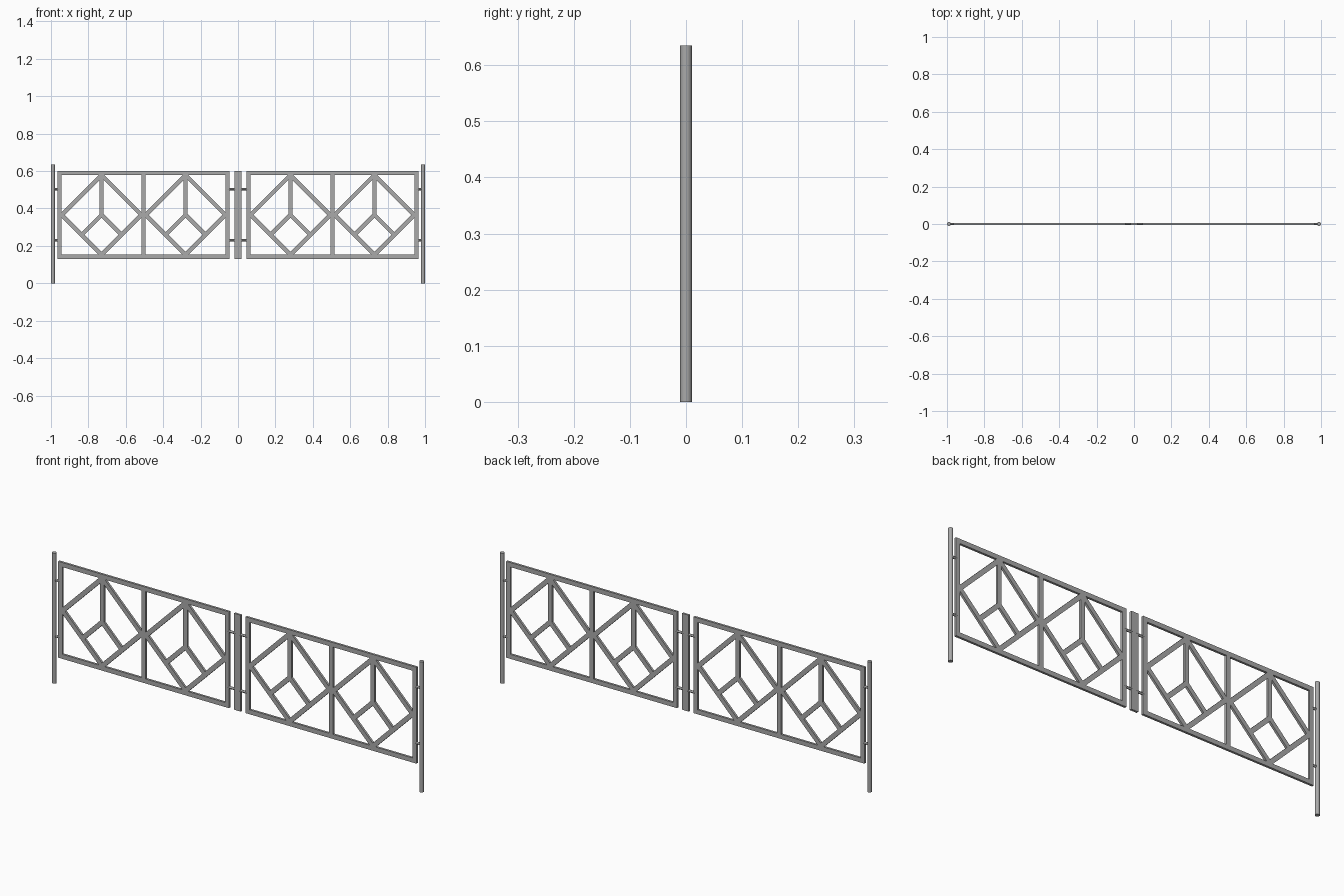
import bpy
import math
from mathutils import Vector

cube = bpy.data.objects.get("Cube")
if cube:
    bpy.data.objects.remove(cube, do_unlink=True)

steel = bpy.data.materials.new("grey steel")
steel.use_nodes = True
GREY = (0.4, 0.4, 0.4, 1)
steel.diffuse_color = GREY
steel.node_tree.nodes["Principled BSDF"].inputs["Base Color"].default_value = GREY

BAR = 0.022      # face width of the flat bars
DEPTH = 0.011    # thickness of the flat bars
LOW, HIGH = 0.131, 0.6
MID = (LOW + HIGH) / 2
INNER, OUTER = 0.045, 0.965
CENTRE = (INNER + OUTER) / 2


def bar(name, start, end, width=BAR):
    """Flat bar in the xz plane between two (x, z) points."""
    a, b = Vector((start[0], 0, start[1])), Vector((end[0], 0, end[1]))
    run = b - a
    bpy.ops.mesh.primitive_cube_add(size=1, location=(a + b) / 2)
    ob = bpy.context.object
    ob.name = name
    ob.scale = (run.length, DEPTH, width)
    ob.rotation_euler = (0, -math.atan2(run.z, run.x), 0)
    ob.data.materials.append(steel)


def rod(name, start, end, radius, sides):
    """Round rod between two (x, z) points."""
    a, b = Vector((start[0], 0, start[1])), Vector((end[0], 0, end[1]))
    bpy.ops.mesh.primitive_cylinder_add(vertices=sides, radius=radius,
                                        depth=(b - a).length, location=(a + b) / 2)
    ob = bpy.context.object
    ob.name = name
    ob.rotation_euler = (b - a).to_track_quat('Z', 'Y').to_euler()
    bpy.ops.object.shade_smooth_by_angle()
    ob.data.materials.append(steel)


def diamond(name, x, half):
    """Square ring standing on one corner, with mitred corners."""
    reach = BAR / math.sqrt(2)
    corners = [(1, 0), (0, 1), (-1, 0), (0, -1)]
    verts = [(x + cx * r, y, MID + cz * r)
             for y in (-DEPTH / 2, DEPTH / 2)
             for r in (half + reach, half - reach)
             for cx, cz in corners]
    faces = []
    for i in range(4):
        j = (i + 1) % 4
        faces += [(i, j, j + 4, i + 4), (i + 8, i + 12, j + 12, j + 8),
                  (i, i + 8, j + 8, j), (i + 4, j + 4, j + 12, i + 12)]
    mesh = bpy.data.meshes.new(name)
    mesh.from_pydata(verts, [], faces)
    mesh.materials.append(steel)
    ob = bpy.data.objects.new(name, mesh)
    bpy.context.collection.objects.link(ob)


# Centre upright shared by both panels
bar("centre_upright", (0, LOW), (0, HIGH), 0.037)

for side, s in (("left", 1), ("right", -1)):
    # Round end post and its spacer rods
    rod(side + "_post", (s * 0.9895, 0), (s * 0.9895, 0.635), 0.0105, 24)
    for level, z in (("lower", 0.23), ("upper", 0.503)):
        rod(f"{side}_{level}_post_spacer", (s * 0.955, z), (s * 0.985, z), 0.006, 12)
        rod(f"{side}_{level}_centre_spacer", (s * 0.01, z), (s * 0.055, z), 0.006, 12)

    # Rectangular panel frame with a middle upright
    h = BAR / 2
    for level, z in (("bottom", LOW + h), ("top", HIGH - h)):
        bar(f"{side}_{level}_rail", (s * INNER, z), (s * OUTER, z))
    for place, x in (("inner", INNER + h), ("middle", CENTRE), ("outer", OUTER - h)):
        bar(f"{side}_{place}_upright", (s * x, LOW + BAR), (s * x, HIGH - BAR))

    # Two diamonds, each with three inner struts
    half = 0.213
    for place, offset in (("inner", -0.2245), ("outer", 0.2245)):
        x = s * (CENTRE + offset)
        tag = f"{side}_{place}"
        diamond(tag + "_diamond", x, half)
        bar(tag + "_vertical_strut", (x, MID), (x, MID + half))
        for way, d in (("a", -1), ("b", 1)):
            bar(f"{tag}_slanted_strut_{way}", (x - d * h / 2 ** 0.5, MID + h / 2 ** 0.5),
                (x + d * half / 2, MID - half / 2))
